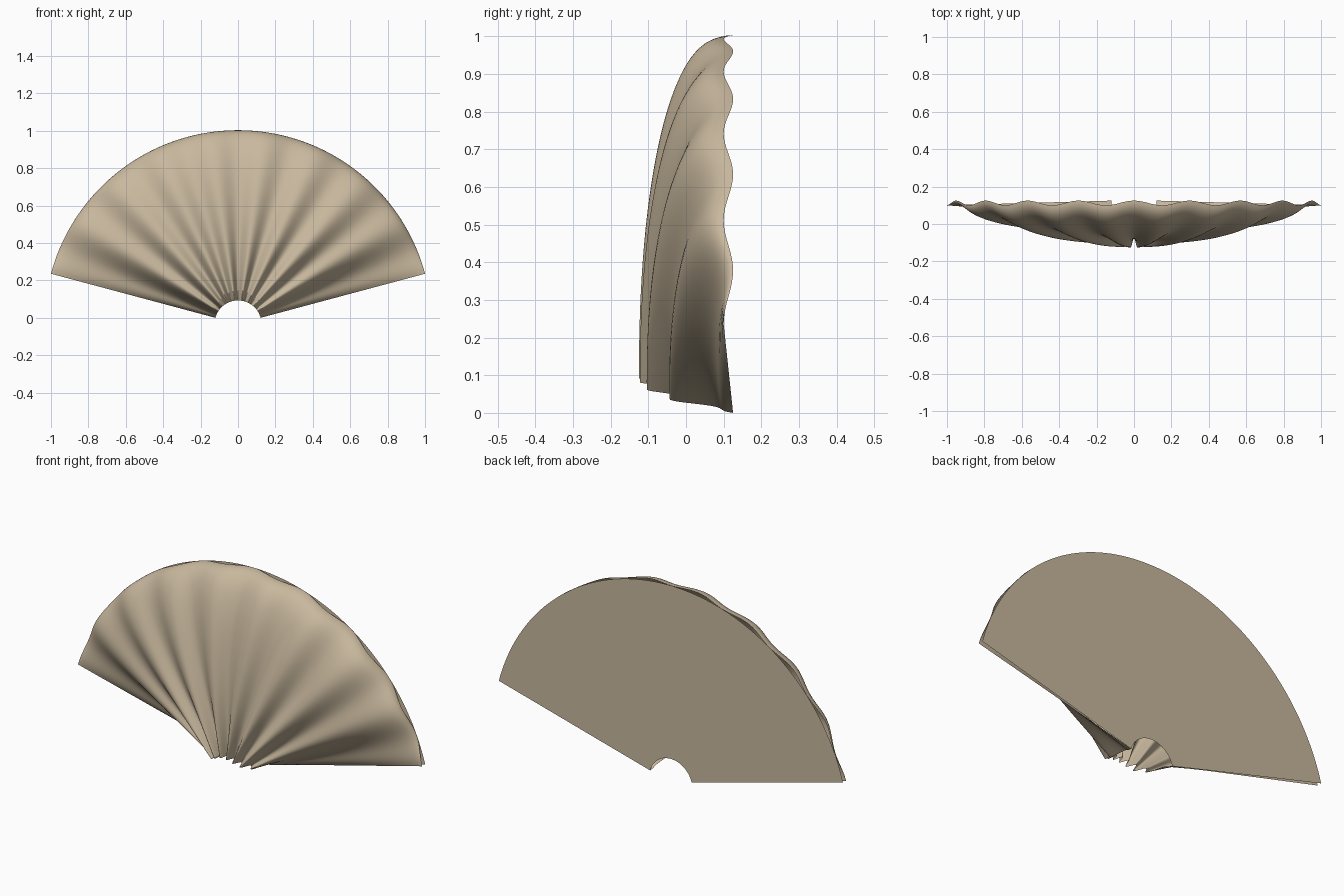
import bpy, bmesh, math

if "Cube" in bpy.data.objects:
    bpy.data.objects.remove(bpy.data.objects["Cube"])

# Fan outline: 150 degree ring sector with nine pleats
R_IN, R_OUT = 0.125, 1 / math.cos(math.radians(15))
A0, SPAN, WAVES = math.radians(15), math.radians(150), 9
ZC = -R_IN * math.sin(A0)
Y_BACK = 0.125

mat = bpy.data.materials.new("sand")
mat.diffuse_color = (0.58, 0.48, 0.34, 1)
mat.use_nodes = True
mat.node_tree.nodes["Principled BSDF"].inputs["Base Color"].default_value = mat.diffuse_color


def shell_depth(t, s):
    """y of the pleated front: t runs inner to outer, s runs side to side."""
    u = abs(2 * s - 1)
    edge = Y_BACK - 0.025 * t
    across = 1 - u ** 4.2
    along = max(0.0, 1 - t ** 2.25) ** (1 / 2.25)
    pleat = (0.047 - 0.022 * t) * 0.5 * (1 - math.cos(2 * math.pi * WAVES * s))
    return edge - (0.25 - 0.025 * t) * across * along + pleat


def back_depth(t, s):
    return Y_BACK


def sector(name, depth, n_r, n_a, flip=False):
    bm = bmesh.new()
    grid = []
    for i in range(n_r + 1):
        t = math.sin(i / n_r * math.pi / 2)     # denser towards the rim
        r = R_IN + (R_OUT - R_IN) * t
        row = []
        for j in range(n_a + 1):
            s = j / n_a
            a = A0 + SPAN * s
            row.append(bm.verts.new((r * math.cos(a), depth(t, s), ZC + r * math.sin(a))))
        grid.append(row)
    for i in range(n_r):
        for j in range(n_a):
            f = [grid[i][j], grid[i + 1][j], grid[i + 1][j + 1], grid[i][j + 1]]
            bm.faces.new(f[::-1] if flip else f).smooth = True
    me = bpy.data.meshes.new(name)
    bm.to_mesh(me)
    bm.free()
    ob = bpy.data.objects.new(name, me)
    me.materials.append(mat)
    bpy.context.collection.objects.link(ob)
    return ob


# Domed, pleated front
sector("pleated_shell", shell_depth, 48, WAVES * 16)
# Flat back sheet with the same outline
sector("back_panel", back_depth, 2, WAVES * 16, flip=True)
